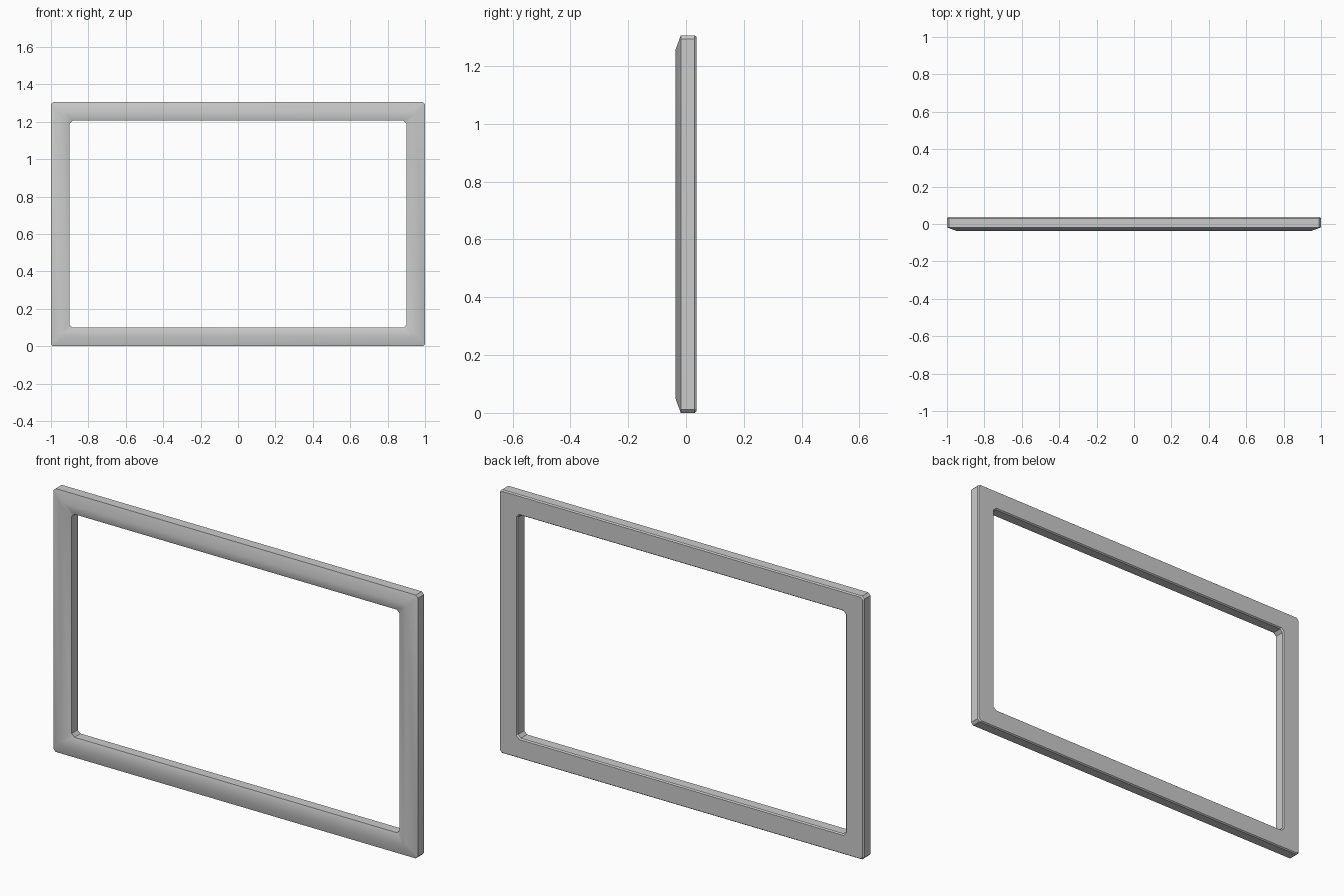
import bpy, bmesh, math

if "Cube" in bpy.data.objects:
    bpy.data.objects.remove(bpy.data.objects["Cube"])

HALF_W, HEIGHT = 1.0, 1.306

# Moulding cross-section: (inset from outer edge, y, corner cut)
PROFILE = [
    (0.000, -0.018, 0.012),   # outer front edge
    (0.050, -0.0365, 0.015),  # front ridge
    (0.100, -0.018, 0.015),   # inner front edge
    (0.100, 0.030, 0.015),    # inner side
    (0.095, 0.0365, 0.015),   # inner back bevel
    (0.005, 0.0365, 0.012),   # outer back bevel
    (0.000, 0.030, 0.012),    # outer side
]


def corner_cut_loop(bm, inset, y, cut):
    """Rectangle loop with each corner clipped."""
    a, b = HALF_W - inset, HEIGHT / 2 - inset
    pts = [(a, b - cut), (a - cut, b), (cut - a, b), (-a, b - cut),
           (-a, cut - b), (cut - a, -b), (a - cut, -b), (a, cut - b)]
    return [bm.verts.new((x, y, z + HEIGHT / 2)) for x, z in pts]


# Frame: sweep the profile around the rectangle
bm = bmesh.new()
loops = [corner_cut_loop(bm, *p) for p in PROFILE]
for i, lo in enumerate(loops):
    nxt = loops[(i + 1) % len(loops)]
    for k in range(8):
        m = (k + 1) % 8
        bm.faces.new((lo[k], lo[m], nxt[m], nxt[k]))
bmesh.ops.recalc_face_normals(bm, faces=bm.faces)
mesh = bpy.data.meshes.new("picture_frame")
bm.to_mesh(mesh)
bm.free()
frame = bpy.data.objects.new("picture_frame", mesh)
bpy.context.collection.objects.link(frame)

# Smooth mitres, sharp ridge and rims
bpy.context.view_layer.objects.active = frame
frame.select_set(True)
bpy.ops.object.shade_smooth_by_angle(angle=math.radians(30))
